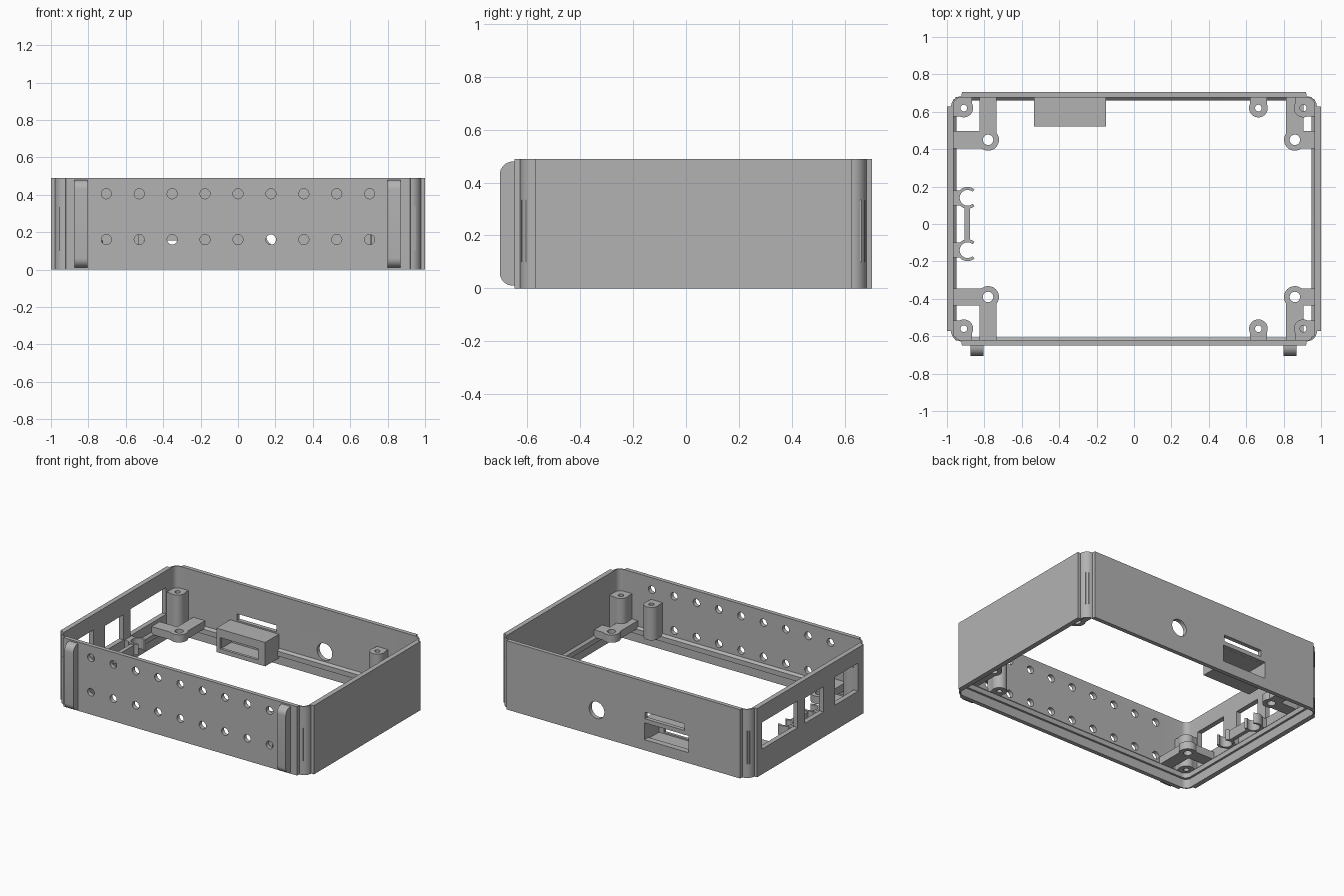
import bpy, bmesh, math

if "Cube" in bpy.data.objects:
    bpy.data.objects.remove(bpy.data.objects["Cube"])

GREY = bpy.data.materials.new("plastic_grey")
GREY.use_nodes = True
GREY.diffuse_color = (0.45, 0.45, 0.45, 1)
GREY.node_tree.nodes["Principled BSDF"].inputs["Base Color"].default_value = (0.45, 0.45, 0.45, 1)

CY = 0.0275           # middle of the case in y
TOP = 0.49
FLOOR = 0.10          # underside of posts and brackets
IN_X, IN_Y = 0.965, 0.648


def solid(name, stacks):
    """One object from closed solids, each a list of matching point rings."""
    bm = bmesh.new()
    for rings in stacks:
        loops = [[bm.verts.new(p) for p in ring] for ring in rings]
        n = len(loops[0])
        for a, b in zip(loops, loops[1:]):
            for i in range(n):
                j = (i + 1) % n
                bm.faces.new((a[i], a[j], b[j], b[i]))
        bm.faces.new(loops[0][::-1])
        bm.faces.new(loops[-1])
    bmesh.ops.recalc_face_normals(bm, faces=bm.faces)
    mesh = bpy.data.meshes.new(name)
    bm.to_mesh(mesh)
    bm.free()
    mesh.materials.append(GREY)
    obj = bpy.data.objects.new(name, mesh)
    bpy.context.collection.objects.link(obj)
    return obj


def prism(pts, lo, hi, axis="z"):
    place = {"x": lambda a, b, h: (h, a, b),
             "y": lambda a, b, h: (a, h, b),
             "z": lambda a, b, h: (a, b, h)}[axis]
    return [[place(a, b, h) for a, b in pts] for h in (lo, hi)]


def box(x0, x1, y0, y1, z0, z1):
    return prism([(x0, y0), (x1, y0), (x1, y1), (x0, y1)], z0, z1)


def arc(cx, cy, r, start, end, steps):
    angles = [math.radians(start + (end - start) * i / steps) for i in range(steps + 1)]
    return [(cx + r * math.cos(t), cy + r * math.sin(t)) for t in angles]


def circle(cx, cy, r, steps=32):
    return arc(cx, cy, r, 0, 360, steps)[:-1]


def rounded(hx, hy, r):
    pts = []
    for sx, sy, a in ((1, 1, 0), (-1, 1, 90), (-1, -1, 180), (1, -1, 270)):
        pts += arc(sx * (hx - r), CY + sy * (hy - r), r, a, a + 90, 8)
    return pts


def combine(obj, stacks, operation="DIFFERENCE"):
    tool = solid("tool", stacks)
    tool.hide_render = True
    mod = obj.modifiers.new("combine", "BOOLEAN")
    mod.operation, mod.solver, mod.object = operation, "EXACT", tool
    bpy.context.view_layer.objects.active = obj
    bpy.ops.object.modifier_apply(modifier=mod.name)
    bpy.data.objects.remove(tool)


# Case wall: rounded corners with slightly raised flat panels on each side
outline = []
for sx, sy, a in ((1, 1, 0), (-1, 1, 90), (-1, -1, 180), (1, -1, 270)):
    corner = arc(sx * 0.923, CY + sy * 0.60, 0.055, a, a + 90, 10)
    side, end = (sx, CY + sy * 0.60), (sx * 0.92, CY + sy * 0.6775)
    outline += [side] + corner + [end] if sx * sy > 0 else [end] + corner + [side]
case = solid("case_wall", [prism(outline, 0, TOP)])

# Hollow inside, leaving a thin ledge near the bottom
LEDGE = 0.015
levels = ((-0.02, 0), (0.065, 0), (0.065, LEDGE), (0.10, LEDGE), (0.115, 0), (0.52, 0))
combine(case, [[[(x, y, z) for x, y in rounded(IN_X - d, IN_Y - d, 0.04)] for z, d in levels]])

# Vent holes in the front, two rows of nine
combine(case, [prism(circle(i * 0.176, z, 0.027, 24), -0.75, -0.55, "y")
               for i in range(-4, 5) for z in (0.16, 0.405)])

# Back openings: round hole, narrow slot and socket mouth
combine(case, [prism(circle(0.21, 0.185, 0.06), 0.6, 0.8, "y"),
               box(-0.48, -0.17, 0.6, 0.8, 0.225, 0.272),
               box(-0.515, -0.165, 0.6, 0.8, 0.075, 0.195)])

# Port openings in the end wall
combine(case, [box(-1.1, -0.9, y0, y1, 0.18, z1)
               for y0, y1, z1 in ((0.17, 0.57, 0.37), (-0.12, 0.09, 0.36), (-0.51, -0.25, 0.38))])

# Socket housing behind the back opening
socket = solid("socket_housing", [box(-0.535, -0.15, 0.52, 0.675, 0.045, 0.215)])
combine(socket, [box(-0.515, -0.165, 0.54, 0.8, 0.065, 0.195)])
combine(socket, [box(-0.505, -0.205, 0.5, 0.6, 0.075, 0.155)])

# Rounded grip ribs on the front
rib = [(-0.64, 0.01)] + arc(-0.655, 0.06, 0.05, 270, 180, 8) + arc(-0.655, 0.43, 0.05, 180, 90, 8) + [(-0.64, 0.48)]
solid("front_rib_a", [prism(rib, -0.875, -0.805, "x")])
solid("front_rib_b", [prism(rib, 0.80, 0.87, "x")])


def mount(name, x, y, r, hole, top, arm, to_side):
    """Drilled round boss tied by arms to the nearest walls."""
    sx, sy = math.copysign(1, x), math.copysign(1, y)
    wall_x, wall_y = sx * (IN_X + 0.003), CY + sy * (IN_Y + 0.003)
    obj = solid(name, [prism(circle(x, y, r), FLOOR, top)])
    y0, y1 = sorted((y, wall_y))
    combine(obj, [box(x - arm, x + arm, y0, y1, FLOOR, top)], "UNION")
    if to_side:
        x0, x1 = sorted((x, wall_x))
        combine(obj, [box(x0, x1, y - arm, y + arm, FLOOR, top)], "UNION")
    combine(obj, [prism(circle(x, y, hole, 20), 0, TOP)])
    return obj


# Tall screw posts and low board brackets
for side, post_y, pad_y in (("front", -0.56, -0.39), ("back", 0.62, 0.45)):
    for label, x, tied in (("right", -0.91, True), ("left", 0.905, True), ("inner", 0.665, False)):
        mount(f"{side}_{label}_post", x, post_y, 0.05, 0.018, 0.335, 0.045, tied)
    for label, x in (("right", -0.78), ("left", 0.86)):
        mount(f"{side}_{label}_bracket", x, pad_y, 0.058, 0.028, 0.155, 0.046, True)

# Pair of open cable clips joined by a bar, held to the end wall
for label, y in (("back", 0.14), ("front", -0.14)):
    ring = arc(-0.89, y, 0.058, 50, 310, 24) + arc(-0.89, y, 0.042, 310, 50, 24)
    solid(f"{label}_cable_clip", [prism(ring, FLOOR, 0.175)])
    solid(f"{label}_clip_stem", [box(-0.968, -0.933, y - 0.04, y + 0.04, FLOOR, 0.174)])
solid("clip_bar", [box(-0.905, -0.877, -0.09, 0.09, FLOOR, 0.17)])

# Smooth the round parts, keep edges crisp
for obj in bpy.context.collection.objects:
    if obj.type == "MESH" and GREY.name in obj.data.materials:
        bpy.ops.object.select_all(action="DESELECT")
        obj.select_set(True)
        bpy.context.view_layer.objects.active = obj
        bpy.ops.object.shade_smooth_by_angle(angle=math.radians(30))
